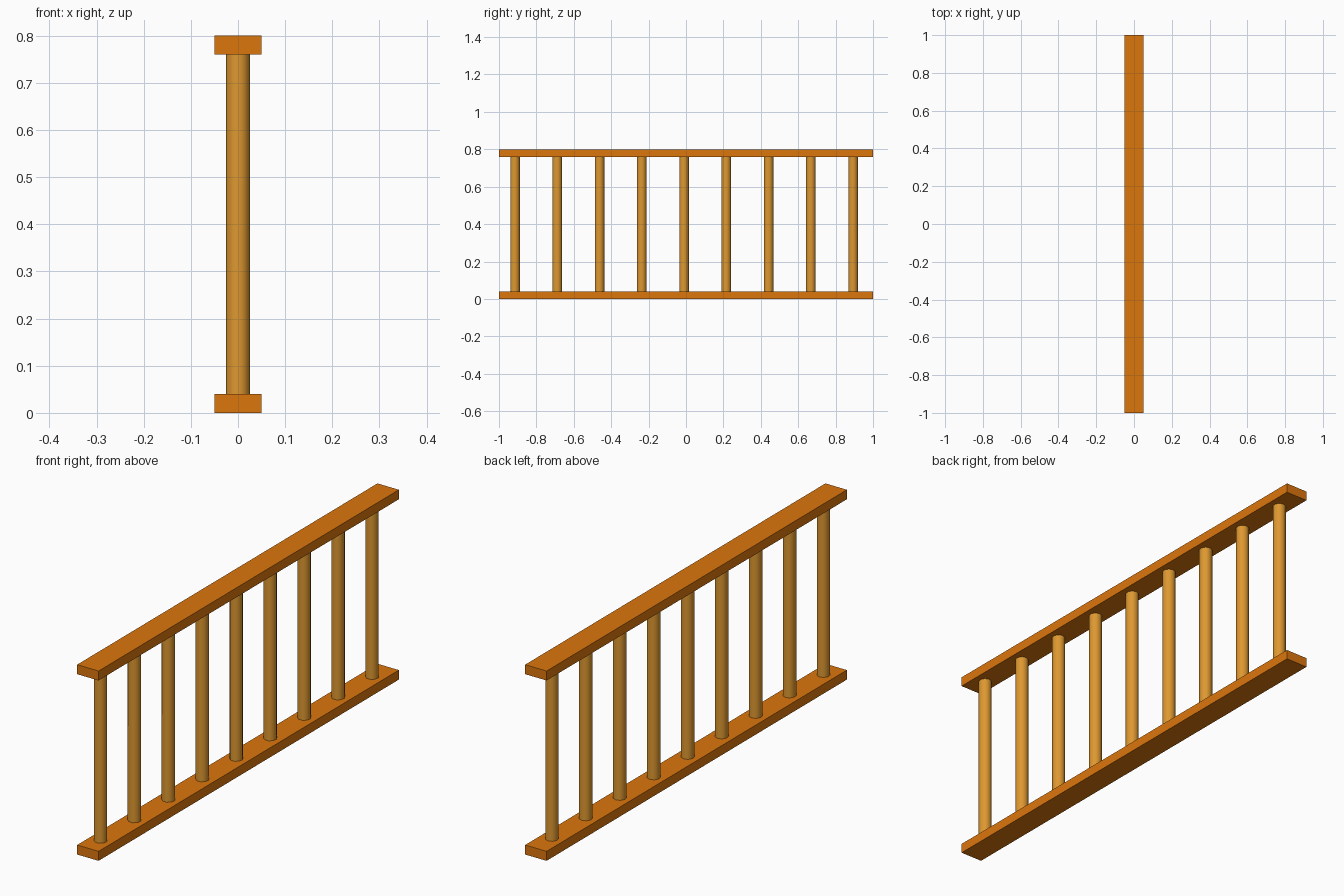
import bpy, math

if "Cube" in bpy.data.objects:
    bpy.data.objects.remove(bpy.data.objects["Cube"])

def material(name, rgb):
    m = bpy.data.materials.new(name)
    m.diffuse_color = (*rgb, 1)
    m.use_nodes = True
    m.node_tree.nodes["Principled BSDF"].inputs["Base Color"].default_value = m.diffuse_color
    return m

rail_wood = material("dark orange wood", (0.716, 0.181, 0.004))
post_wood = material("golden wood", (0.73, 0.314, 0.03))

LENGTH, WIDTH, HEIGHT, THICK = 2.0, 0.10, 0.80, 0.04

# Flat rails along the bottom and top
def rail(name, z):
    bpy.ops.mesh.primitive_cube_add(size=1, location=(0, 0, z))
    ob = bpy.context.object
    ob.name = name
    ob.scale = (WIDTH, LENGTH, THICK)
    bpy.ops.object.transform_apply(location=False, rotation=False, scale=True)
    ob.data.materials.append(rail_wood)

rail("bottom_rail", THICK / 2)
rail("top_rail", HEIGHT - THICK / 2)

# Nine-sided smooth balusters, evenly spaced between the rails
for i in range(9):
    bpy.ops.mesh.primitive_cylinder_add(
        vertices=9, radius=0.0262, depth=HEIGHT - 2 * THICK,
        location=(0, -0.915 + i * 0.226, HEIGHT / 2))
    ob = bpy.context.object
    ob.name = f"baluster_{i + 1}"
    ob.data.materials.append(post_wood)
    bpy.ops.object.shade_smooth_by_angle(angle=math.radians(50))
